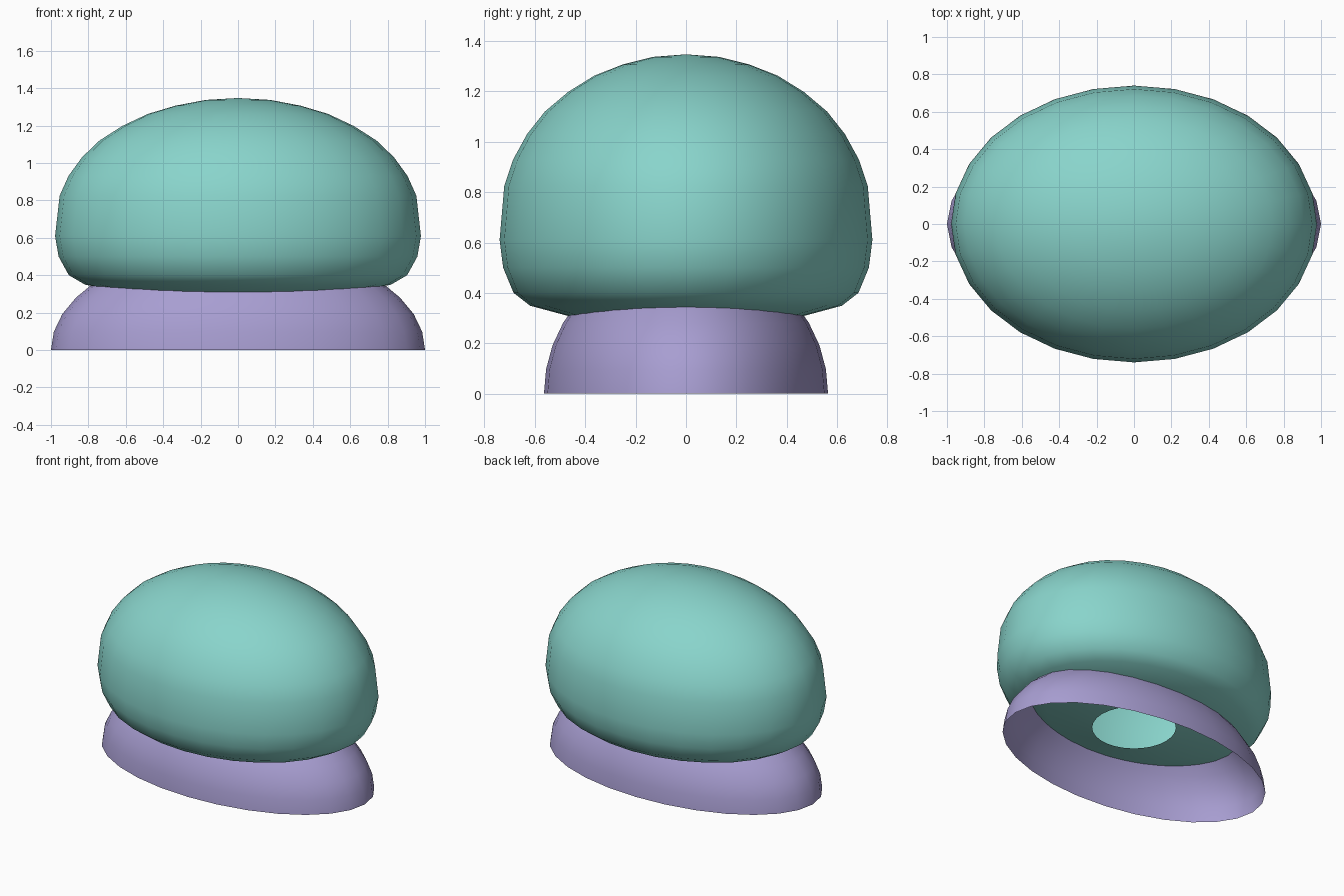
import bpy, bmesh, math

if "Cube" in bpy.data.objects:
    bpy.data.objects.remove(bpy.data.objects["Cube"])

SEG = 28


def material(name, rgb):
    m = bpy.data.materials.new(name)
    m.diffuse_color = (*rgb, 1)
    m.use_nodes = True
    m.node_tree.nodes["Principled BSDF"].inputs["Base Color"].default_value = m.diffuse_color
    return m


def oval_lathe(name, profile, mat):
    """Skin elliptical rings given as (x radius, y radius, z); radius 0 is a pole."""
    bm = bmesh.new()
    rings = []
    for rx, ry, z in profile:
        if rx == 0:
            rings.append([bm.verts.new((0, 0, z))] * SEG)
        else:
            rings.append([bm.verts.new((rx * math.cos(a), ry * math.sin(a), z))
                          for a in (2 * math.pi * i / SEG for i in range(SEG))])
    for lo, hi in zip(rings, rings[1:]):
        for i in range(SEG):
            j = (i + 1) % SEG
            corners = [lo[i], lo[j], hi[j], hi[i]]
            bm.faces.new(list(dict.fromkeys(corners)))
    for f in bm.faces:
        f.smooth = True
    me = bpy.data.meshes.new(name)
    bm.to_mesh(me)
    bm.free()
    me.materials.append(mat)
    ob = bpy.data.objects.new(name, me)
    bpy.context.collection.objects.link(ob)
    return ob


teal = material("teal", (0.25, 0.66, 0.60))
lilac = material("lilac", (0.39, 0.34, 0.64))

# Rounded cap: underside with a round opening, then the dome up to its pole
side = [(0.64, 0.31), (0.836, 0.349), (0.925, 0.40), (0.981, 0.50), (1.0, 0.61),
        (0.975, 0.825), (0.927, 0.93), (0.853, 1.03), (0.757, 1.12), (0.632, 1.198),
        (0.493, 1.262), (0.343, 1.306), (0.176, 1.337), (0, 1.347)]
cap = [(0.27, 0.27, 0.26)] + [(0.978 * r, 0.74 * r, z) for r, z in side]
oval_lathe("cap", cap, teal)

# Open skirt: lower band of an oval dome, tucked into the cap
skirt = [(math.cos(a), 0.564 * math.cos(a), 0.56 * math.sin(a))
         for a in (math.radians(d) for d in (0, 10, 20, 30, 38))]
oval_lathe("skirt", skirt, lilac)
